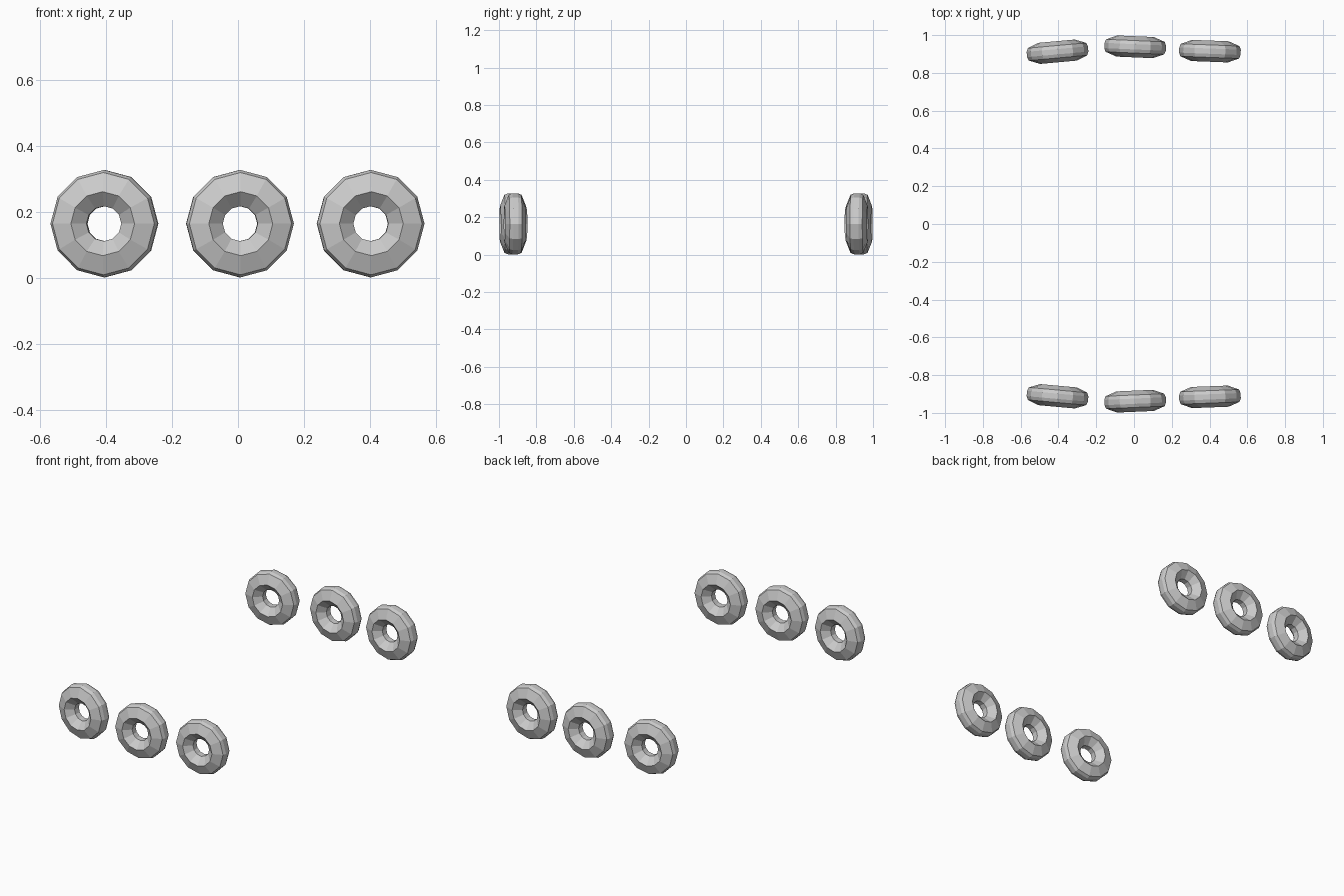
import bpy, bmesh, math

if "Cube" in bpy.data.objects:
    bpy.data.objects.remove(bpy.data.objects["Cube"])

SIDES = 12
# Closed cross-section: (radius, offset along the axle)
half = [(0.053, 0.018), (0.097, 0.056), (0.155, 0.033), (0.163, 0.014)]
PROFILE = half + [(r, -d) for r, d in reversed(half)]


def wheel(name, x, y, angle):
    """Faceted wheel with a dished hub and open axle hole, axle along y."""
    bm = bmesh.new()
    rings = []
    for i in range(SIDES):
        a = math.tau * i / SIDES
        rings.append([bm.verts.new((r * math.sin(a), d, r * math.cos(a))) for r, d in PROFILE])
    n = len(PROFILE)
    for i in range(SIDES):
        a, b = rings[i], rings[(i + 1) % SIDES]
        for j in range(n):
            k = (j + 1) % n
            bm.faces.new((a[j], a[k], b[k], b[j]))
    bmesh.ops.recalc_face_normals(bm, faces=bm.faces[:])
    mesh = bpy.data.meshes.new(name)
    bm.to_mesh(mesh)
    bm.free()
    ob = bpy.data.objects.new(name, mesh)
    ob.location = (x, y, 0.165)
    ob.rotation_euler.z = math.radians(angle)
    bpy.context.collection.objects.link(ob)


# Three slightly toed wheels on each side, mirrored across y = 0
for label, x, y, angle in [("left", -0.405, 0.912, 5.2),
                           ("middle", 0.006, 0.938, -2.5),
                           ("right", 0.402, 0.915, -2.2)]:
    wheel("wheel_back_" + label, x, y, angle)
    wheel("wheel_front_" + label, x, -y, -angle)
